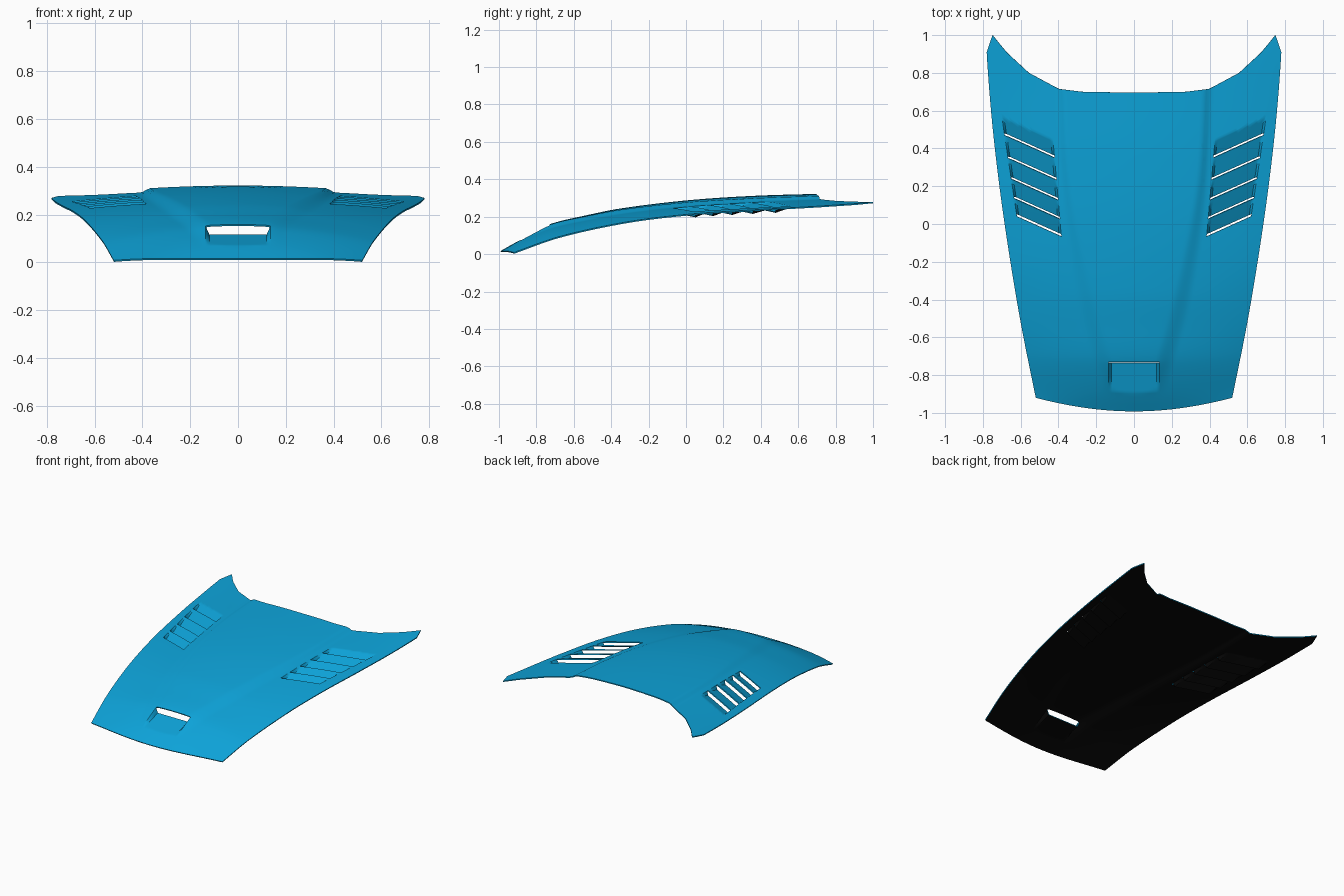
import bpy
import bmesh
from mathutils import Vector

cube = bpy.data.objects.get("Cube")
if cube:
    bpy.data.objects.remove(cube, do_unlink=True)


def material(name, color):
    mat = bpy.data.materials.new(name)
    mat.use_nodes = True
    mat.diffuse_color = color
    bsdf = next(n for n in mat.node_tree.nodes if n.type == 'BSDF_PRINCIPLED')
    bsdf.inputs["Base Color"].default_value = color
    return mat


def curve(points):
    """Smooth interpolation through (position, value) points."""
    n = len(points) - 1

    def slope(i):
        a, b = points[max(i - 1, 0)], points[min(i + 1, n)]
        return (b[1] - a[1]) / (b[0] - a[0])

    def value(p):
        i = 0
        while i < n - 1 and p > points[i + 1][0]:
            i += 1
        (a, va), (b, vb) = points[i], points[i + 1]
        w = b - a
        t = min(max((p - a) / w, 0), 1)
        return ((1 + 2 * t) * (1 - t) ** 2 * va + t * t * (3 - 2 * t) * vb
                + w * slope(i) * t * (1 - t) ** 2 - w * slope(i + 1) * t * t * (1 - t))
    return value


def linear(points, p):
    for (a, va), (b, vb) in zip(points, points[1:]):
        if p <= b + 1e-6:
            return va + (vb - va) * (p - a) / (b - a)
    return points[-1][1]


def ramp(p, a, b):
    return min(max((p - a) / (b - a), 0), 1)


def smooth(p, a, b):
    t = ramp(p, a, b)
    return t * t * (3 - 2 * t)


# Panel curves along its length: half width, side height, centre height, bulge width
half_width = curve([(-1, .503), (-.92, .52), (-.6, .585), (-.35, .63), (0, .685),
                    (.3, .725), (.6, .757), (.91, .78), (1, .78)])
side_z = curve([(-1, -.02), (-.92, .009), (-.68, .093), (-.33, .17), (0, .212),
                (.35, .236), (.7, .256), (.91, .27), (1, .276)])
centre_z = curve([(-1, .012), (-.9, .068), (-.8, .115), (-.7, .153), (-.55, .188),
                  (-.35, .228), (0, .271), (.35, .295), (.7, .306), (1, .312)])
bulge_x = curve([(-1, .16), (-.75, .21), (-.5, .28), (-.2, .34), (.2, .39), (.7, .41)])
rear_edge = [(0, .695), (.36, .7), (.52, .715), (.72, .8), (.86, .905), (.96, 1), (1, .91)]

# Louver layout, measured along the slant of the slots
SLANT, GAP, WALL, DEPTH = .45, .012, .012, .027
slots = [.35, .237, .134, .038, -.05]
slot_ends = [.44] + slots[:-1]
IN, IN_TILT, OUT, OUT_TILT = .389, .09, .628, .163

# Scoop layout
SCOOP_X, SCOOP_FRONT, SCOOP_BACK, LIP = .135, -.89, -.73, .005


def along(x, y):
    return y - SLANT * (x - .42)


def louver_sides(w):
    return IN + IN_TILT * w, OUT + OUT_TILT * w


def height(x, y):
    s = x / half_width(y)
    z = side_z(y) + (centre_z(y) - side_z(y)) * (1 - s * s)
    # Raised centre bulge
    edge = bulge_x(y)
    blend = .045 + .06 * smooth(-y, -.6, .6)
    z += .016 * (1 - smooth(x, edge - blend, edge)) * smooth(y, -.92, -.72)
    # Sunken scoop floor
    if y < SCOOP_BACK - LIP / 2 and y > SCOOP_FRONT:
        floor = .073 + .045 * ramp(y, SCOOP_FRONT, SCOOP_BACK)
        z += min(floor - z, 0) * (1 - ramp(x, SCOOP_X - .015, SCOOP_X))
    # Louver slats slope down towards the front
    w = along(x, y)
    left, right = louver_sides(w)
    inside = ramp(x, left, left + WALL) * ramp(-x, -right, WALL - right)
    for start, end in zip(slots, slot_ends):
        if start + GAP / 2 < w < end + GAP / 2:
            z -= DEPTH * inside * (1 - ramp(w, start + GAP, end))
    return z


# Half panel as a flat plan grid
bm = bmesh.new()
COLS, ROWS = 50, 90
grid = []
for j in range(ROWS + 1):
    row = []
    for i in range(COLS + 1):
        s = i / COLS
        front = -.992 + .072 * s * s
        y = front + (linear(rear_edge, s) - front) * j / ROWS
        row.append(bm.verts.new((s * half_width(y), y, 0)))
    grid.append(row)
for a, b in zip(grid, grid[1:]):
    for i in range(COLS):
        bm.faces.new((a[i], a[i + 1], b[i + 1], b[i]))


def cut(point, normal, region):
    """Add an edge line across the faces inside a plan region."""
    x0, x1, y0, y1 = region
    faces = [f for f in bm.faces
             if x0 < f.calc_center_median().x < x1 and y0 < f.calc_center_median().y < y1]
    geom = set(faces)
    for f in faces:
        geom.update(f.edges)
        geom.update(f.verts)
    bmesh.ops.bisect_plane(bm, geom=list(geom), dist=1e-5, plane_co=point,
                           plane_no=Vector(normal).normalized())


# Cut lines for louvers and scoop
louver_area = (.35, .74, -.15, .62)
for w in slots + [w + GAP for w in slots] + slot_ends[:1]:
    cut((.42, w, 0), (-SLANT, 1, 0), louver_area)
for base, tilt, step in ((IN, IN_TILT, WALL), (OUT, OUT_TILT, -WALL)):
    for shift in (0, step):
        x = (base + shift + tilt * SLANT * .42) / (1 + tilt * SLANT)
        cut((x, 0, 0), (1 + tilt * SLANT, -tilt, 0), louver_area)
scoop_area = (-.1, .18, -.94, -.68)
for x in (SCOOP_X, SCOOP_X - .015):
    cut((x, 0, 0), (1, 0, 0), scoop_area)
for y in (SCOOP_FRONT, SCOOP_BACK, SCOOP_BACK - LIP):
    cut((0, y, 0), (0, 1, 0), scoop_area)


# Open the slots and the scoop mouth
def is_opening(face):
    c = face.calc_center_median()
    if c.x < SCOOP_X and SCOOP_BACK - LIP < c.y < SCOOP_BACK:
        return True
    w = along(c.x, c.y)
    left, right = louver_sides(w)
    return left < c.x < right and any(p < w < p + GAP for p in slots)


bmesh.ops.delete(bm, geom=[f for f in bm.faces if is_opening(f)], context='FACES')
for v in bm.verts:
    v.co.z = height(v.co.x, v.co.y)

mesh = bpy.data.meshes.new("hood_panel")
bm.to_mesh(mesh)
bm.free()
mesh.materials.append(material("blue paint", (.004, .37, .70, 1)))
mesh.materials.append(material("black underside", (.002, .002, .002, 1)))
hood = bpy.data.objects.new("hood_panel", mesh)
bpy.context.collection.objects.link(hood)

# Mirror the half and give the sheet its thickness
mirror = hood.modifiers.new("mirror", 'MIRROR')
mirror.merge_threshold = .0005
sheet = hood.modifiers.new("sheet", 'SOLIDIFY')
sheet.thickness = .007
sheet.offset = -1
sheet.material_offset = 1
bpy.ops.object.select_all(action='DESELECT')
hood.select_set(True)
bpy.context.view_layer.objects.active = hood
for name in ("mirror", "sheet"):
    bpy.ops.object.modifier_apply(modifier=name)
bpy.ops.object.shade_smooth_by_angle(angle=.45)
